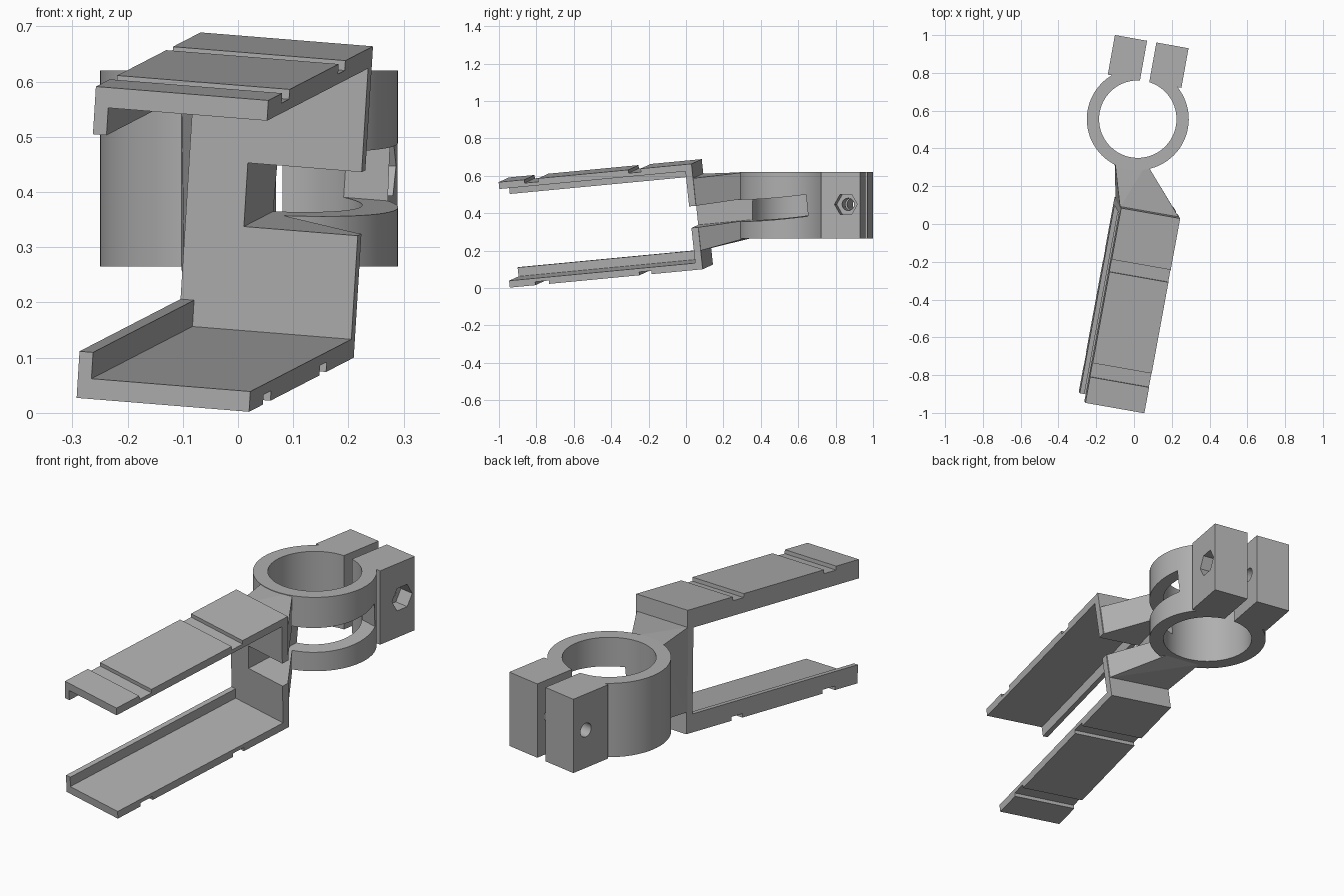
import bpy, bmesh
from math import sin, cos, pi, radians, acos, asin
from mathutils import Vector, Matrix

cube = bpy.data.objects.get("Cube")
if cube:
    bpy.data.objects.remove(cube)

grey = bpy.data.materials.new("matte grey")
grey.use_nodes = True
grey.diffuse_color = (0.43, 0.43, 0.43, 1)
grey.node_tree.nodes["Principled BSDF"].inputs["Base Color"].default_value = (0.43, 0.43, 0.43, 1)


def frame(x, y, z, origin):
    return Matrix((x, y, z)).transposed().to_4x4() if origin is None else \
        Matrix.Translation(origin) @ Matrix((x, y, z)).transposed().to_4x4()


def finish(name, bm):
    bmesh.ops.recalc_face_normals(bm, faces=bm.faces[:])
    mesh = bpy.data.meshes.new(name)
    bm.to_mesh(mesh)
    bm.free()
    mesh.materials.append(grey)
    obj = bpy.data.objects.new(name, mesh)
    bpy.context.collection.objects.link(obj)
    return obj


def prism(name, points, mat, lo, hi):
    """Extrude a flat outline along the third axis of a frame."""
    bm = bmesh.new()
    face = bm.faces.new([bm.verts.new(mat @ Vector((p[0], p[1], lo))) for p in points])
    top = bmesh.ops.extrude_face_region(bm, geom=[face])["geom"]
    shift = mat.to_3x3() @ Vector((0, 0, hi - lo))
    bmesh.ops.translate(bm, vec=shift, verts=[v for v in top if isinstance(v, bmesh.types.BMVert)])
    return finish(name, bm)


def rect(x0, x1, y0, y1):
    return [(x0, y0), (x1, y0), (x1, y1), (x0, y1)]


def arc(r, start, end, n):
    return [(r * cos(start + (end - start) * i / n), r * sin(start + (end - start) * i / n))
            for i in range(n + 1)]


def cut(obj, cutters):
    bpy.context.view_layer.objects.active = obj
    for c in cutters:
        mod = obj.modifiers.new("cut", 'BOOLEAN')
        mod.operation, mod.solver, mod.object = 'DIFFERENCE', 'EXACT', c
        bpy.ops.object.modifier_apply(modifier=mod.name)


# Frames: the tilted bracket and the upright clamp
length = Vector((0.18, 0.979, 0.093)).normalized()
across = Vector((0.98, -0.1727, -0.079))
across = (across - length * across.dot(length)).normalized()
up = across.cross(length)
bracket_frame = frame(length, up, across, Vector((0.02, -0.942, 0.002)))

yaw = radians(10.2)
u, v, z = Vector((cos(yaw), -sin(yaw), 0)), Vector((sin(yaw), cos(yaw), 0)), Vector((0, 0, 1))
centre = Vector((0.02, 0.555, 0))
clamp_frame = frame(u, v, z, centre)
bolt_frame = frame(v, z, u, centre)

# Forked bracket: C-shaped side profile with two grooves on each outer face
L, H, W, T, G = 1.053, 0.568, 0.318, 0.037, 0.018
lower = [(0, 0)]
for g0, g1 in ((0.14, 0.215), (0.708, 0.775)):
    lower += [(g0, 0), (g0, G), (g1, G), (g1, 0)]
lower.append((L, 0))
upper = [(b, H - c) for b, c in reversed(lower)]
inner = [(0, H - T), (L - T, H - T), (L - T, T), (0, T)]
bracket = prism("forked_bracket", lower + upper + inner, bracket_frame, -W, 0)

# Lips along the left-hand edge of both prongs
for name, c0, c1 in (("lower_lip", T, 0.085), ("upper_lip", H - 0.087, H - T)):
    prism(name, rect(0, L - T, c0, c1), bracket_frame, -W, -W + 0.025)

# Tapered neck from the bracket to the clamp ring
bm = bmesh.new()
for c in (0.10, 0.49):
    for a in (-W, 0):
        bm.verts.new(bracket_frame @ Vector((L - 0.005, c, a)))
for h in (0.266, 0.619):
    for x, y in ((-0.11, 0.31), (0.06, 0.28)):
        bm.verts.new(Vector((x, y, h)) + v * 0.04)
bmesh.ops.convex_hull(bm, input=bm.verts[:])
neck = finish("tapered_neck", bm)

# Split clamp ring with two lugs
R, r, gap, lug, base, tip = 0.27, 0.205, 0.025, 0.198, 0.204, 0.417
open_in, open_out = acos(gap / r), asin(base / R)
outline = arc(r, open_in, open_in - 2 * (pi - (pi / 2 - open_in)), 72)
outline += [(-gap, tip), (-lug, tip), (-lug, base)]
outline += arc(R, pi - open_out, 2 * pi + open_out, 56)
outline += [(lug, base), (lug, tip), (gap, tip)]
clamp = prism("split_clamp", outline, clamp_frame, 0.265, 0.62)

# Cutters: side slot, bolt hole and nut pocket
slot = prism("slot_cutter", rect(0.9, 1.643, 0.226, 0.342), bracket_frame, -0.21, 0.4)


def bolt_cutter(name, radius, sides, lo, hi):
    pts = [(0.34 + p[0], 0.447 + p[1]) for p in arc(radius, 0, 2 * pi, sides)[:-1]]
    return prism(name, pts, bolt_frame, lo, hi)


hole = bolt_cutter("hole_cutter", 0.033, 32, -0.4, 0.4)
pocket = bolt_cutter("pocket_cutter", 0.062, 6, lug - 0.07, 0.4)

cut(bracket, [slot])
cut(neck, [slot])
cut(clamp, [slot, hole, pocket])
for c in (slot, hole, pocket):
    bpy.data.objects.remove(c)

# Smooth the round walls, keep edges crisp
bpy.ops.object.select_all(action='DESELECT')
clamp.select_set(True)
bpy.context.view_layer.objects.active = clamp
bpy.ops.object.shade_smooth_by_angle(angle=radians(30))
